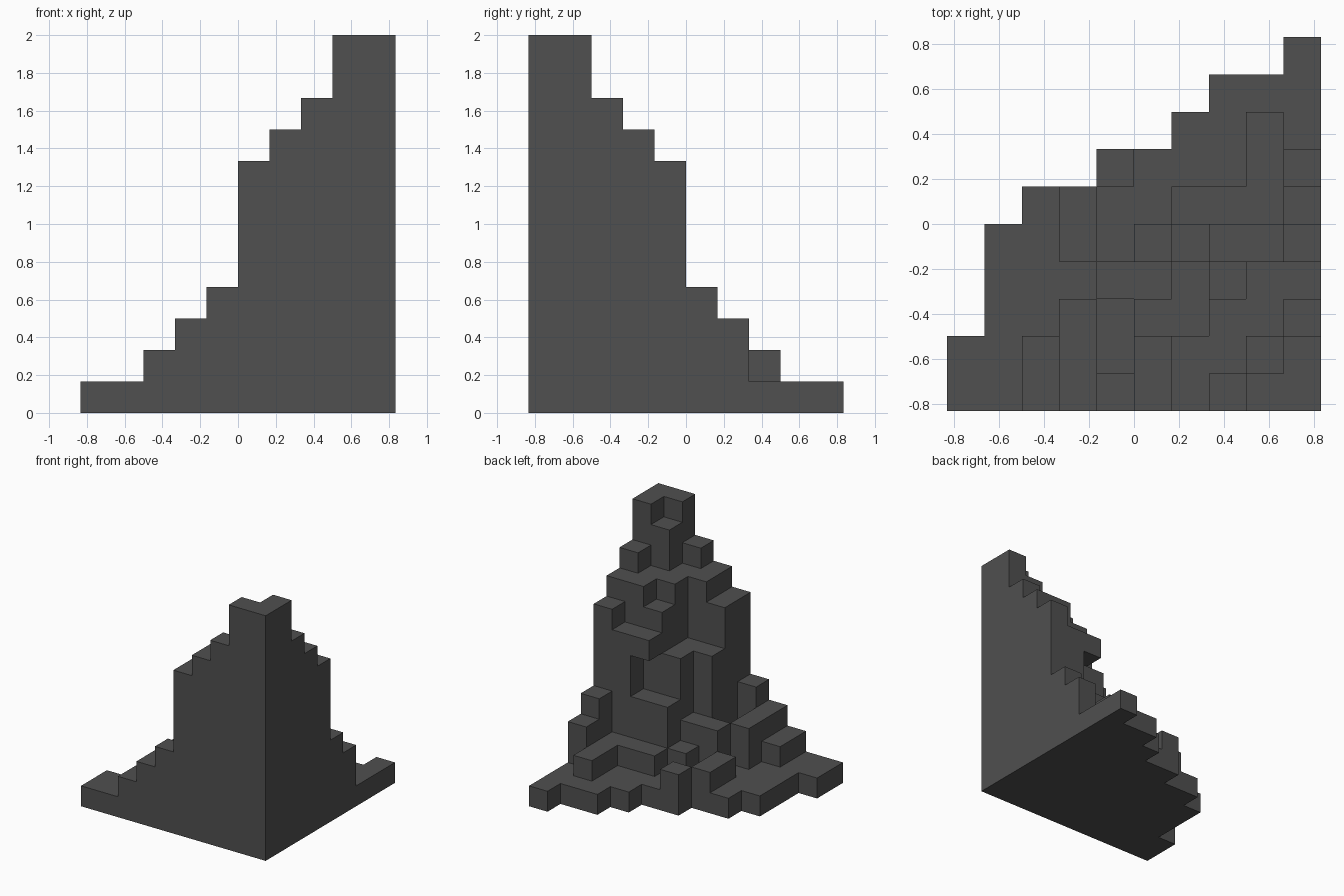
import bpy, bmesh, math
from mathutils import Vector

if "Cube" in bpy.data.objects:
    bpy.data.objects.remove(bpy.data.objects["Cube"], do_unlink=True)

U = 1 / 6  # size of one block

# Block heights: each row runs from the right wall towards -x, rows go front to back
ROWS = [
    "CCA9843211",
    "CB99823211",
    "A99662311",
    "998633111",
    "874421211",
    "42221121",
    "321112",
    "1211",
    "111",
    "1",
]

# Fill the columns with blocks
blocks = set()
for b, row in enumerate(ROWS):
    for a, digit in enumerate(row):
        blocks |= {(a, b, k) for k in range(int(digit, 16))}
blocks.add((2, 4, 6))  # overhanging block

# Dark stone colour
mat = bpy.data.materials.new("dark grey stone")
mat.use_nodes = True
colour = (0.08, 0.08, 0.08, 1)
mat.diffuse_color = colour
bsdf = next(n for n in mat.node_tree.nodes if n.type == 'BSDF_PRINCIPLED')
bsdf.inputs["Base Color"].default_value = colour
bsdf.inputs["Roughness"].default_value = 0.9

# Skin only the exposed block sides
bm = bmesh.new()
corners = {}


def corner(p):
    key = tuple(round(v * 2) for v in p)
    if key not in corners:
        corners[key] = bm.verts.new((5 * U - p[0] * U, p[1] * U - 5 * U, p[2] * U))
    return corners[key]


for block in sorted(blocks):
    centre = Vector(block) + Vector((0.5, 0.5, 0.5))
    for axis in range(3):
        for sign in (-1, 1):
            n = Vector((0, 0, 0))
            n[axis] = sign
            if tuple(int(c + d) for c, d in zip(block, n)) in blocks:
                continue
            u = Vector((0, 0, 0))
            u[(axis + 1) % 3] = 0.5
            v = n.cross(u)
            mid = centre + n * 0.5
            quad = [mid - u - v, mid - u + v, mid + u + v, mid + u - v]
            bm.faces.new([corner(p) for p in quad])

# Merge flat areas into clean large faces
bm.normal_update()
bmesh.ops.dissolve_limit(bm, angle_limit=math.radians(1), verts=bm.verts[:], edges=bm.edges[:])
bmesh.ops.triangulate(bm, faces=[f for f in bm.faces if len(f.verts) > 4])
bm.normal_update()

mesh = bpy.data.meshes.new("stepped_corner_rock")
bm.to_mesh(mesh)
bm.free()
mesh.materials.append(mat)
rock = bpy.data.objects.new("stepped_corner_rock", mesh)
bpy.context.collection.objects.link(rock)
